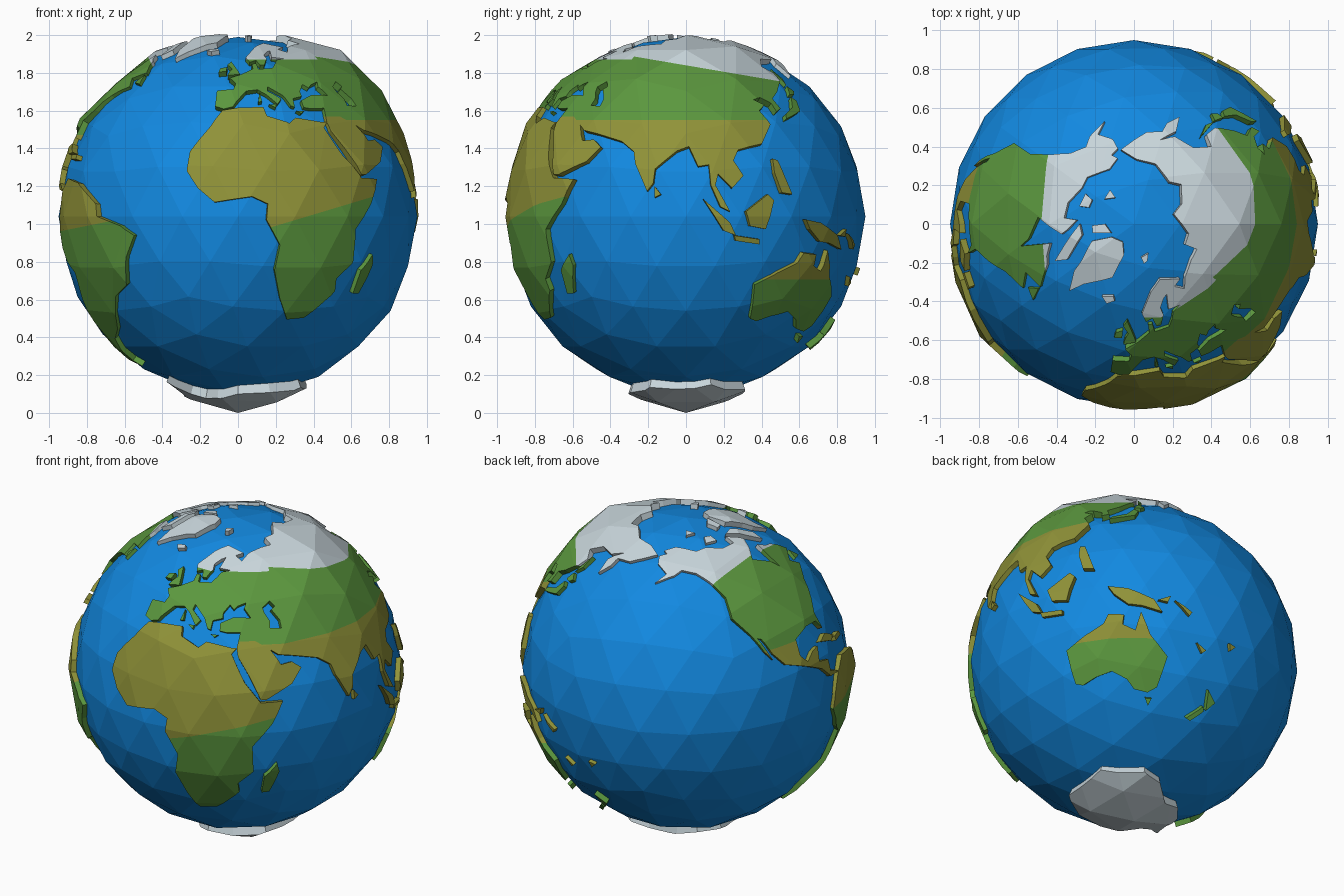
import bpy, bmesh, math, random
from mathutils import Vector
from mathutils.bvhtree import BVHTree
from mathutils.geometry import delaunay_2d_cdt

random.seed(4)
R = 0.95                       # ocean radius
C = Vector((0, 0, 1.04))       # globe centre


def material(name, rgb):
    m = bpy.data.materials.new(name)
    m.diffuse_color = (*rgb, 1)
    return m


OCEAN = material("ocean blue", (0.006, 0.25, 0.75))
LAND = [material("forest green", (0.105, 0.31, 0.048)),
        material("dry olive", (0.28, 0.29, 0.04)),
        material("snow white", (0.58, 0.67, 0.71))]
GREEN, OLIVE, SNOW = 0, 1, 2


def direction(lon, lat):
    lo, la = math.radians(lon), math.radians(lat)
    return Vector((math.cos(la) * math.sin(lo), -math.cos(la) * math.cos(lo), math.sin(la)))


def finish(name, bm, mats):
    me = bpy.data.meshes.new(name)
    bmesh.ops.translate(bm, verts=bm.verts, vec=C)
    bm.to_mesh(me)
    bm.free()
    for m in mats:
        me.materials.append(m)
    bpy.context.collection.objects.link(bpy.data.objects.new(name, me))


# Ocean: flat-faced icosphere
bm = bmesh.new()
bmesh.ops.create_icosphere(bm, subdivisions=3, radius=R)
finish("ocean", bm, [OCEAN])

# Relief: the same icosphere lifted and roughened, with a few highlands
HILLS = [(direction(92, 55), 0.07, 0.3), (direction(0, -90), 0.065, 0.3), (direction(40, 12), 0.025, 0.25)]
relief = bmesh.new()
bmesh.ops.create_icosphere(relief, subdivisions=3, radius=1)
relief.verts.ensure_lookup_table()
for v in relief.verts:
    d = v.co.normalized()
    r = R + 0.025 + random.uniform(-0.009, 0.011) * (abs(d.z) < 0.99)
    r += sum(h * math.exp(-(d.angle(c, 0) / w) ** 2) for c, h, w in HILLS)
    v.co = d * r
relief.normal_update()
TREE = BVHTree.FromBMesh(relief)
GRID = [v.co.copy() for v in relief.verts]
GRID_EDGES = [(e.verts[0].index, e.verts[1].index) for e in relief.edges]
relief.free()


def on_relief(d):
    for eps in (0, 1e-4, -2e-4):
        hit = TREE.ray_cast(Vector(), (d + Vector((eps, eps * .7, eps * .4))).normalized())[0]
        if hit:
            return d * hit.length
    return d * (R + 0.025)


def land(name, outline, colour, cuts=()):
    """Raise a lon/lat outline as a slab; each cut (point, normal, colour) recolours one side."""
    dirs = [direction(*p) for p in zip(outline[::2], outline[1::2])]
    n = sum(dirs, Vector()).normalized()
    u = n.orthogonal().normalized()
    w = n.cross(u)

    def flat(p):
        return Vector((p.dot(u), p.dot(w))) / p.dot(n)

    pts = [flat(d) for d in dirs]
    if sum(a.x * b.y - a.y * b.x for a, b in zip(pts, pts[1:] + pts[:1])) < 0:
        pts.reverse()
    count = len(pts)
    index = {}
    for i, g in enumerate(GRID):
        if g.normalized().dot(n) > 0.2:
            index[i] = len(pts)
            pts.append(flat(g))
    edges = [(index[a], index[b]) for a, b in GRID_EDGES if a in index and b in index]
    res = delaunay_2d_cdt(pts, edges, [list(range(count))], 0, 1e-6, True)
    tris = [f for f, orig in zip(res[2], res[5]) if orig]

    bm = bmesh.new()
    vert = {}
    for i in {i for f in tris for i in f}:
        q = res[0][i]
        vert[i] = bm.verts.new(on_relief((n + u * q[0] + w * q[1]).normalized()))
    for f in tris:
        bm.faces.new([vert[i] for i in f])
    bm.normal_update()
    for f in bm.faces:
        if f.normal.dot(f.calc_center_median()) < 0:
            f.normal_flip()
    # coast walls running down into the ocean
    rim = [(e.link_loops[0].vert, e.link_loops[0].link_loop_next.vert) for e in bm.edges if e.is_boundary]
    low = {v: bm.verts.new(v.co.normalized() * 0.91) for pair in rim for v in pair}
    for a, b in rim:
        bm.faces.new((b, a, low[a], low[b]))
    for f in bm.faces:
        f.material_index = colour
    for co, no, col in cuts:
        co, no = Vector(co) - C, Vector(no)
        bmesh.ops.bisect_plane(bm, geom=bm.verts[:] + bm.edges[:] + bm.faces[:], plane_co=co, plane_no=no)
        for f in bm.faces:
            if (f.calc_center_median() - co).dot(no) > 0:
                f.material_index = col
    finish(name, bm, LAND)


# Continents
land("europe", [
    -9, 37, -9, 43, -2, 43.5, -1, 46, -4, 48.5, 2, 51, 8, 54, 8, 57, 10.5, 57, 11, 54, 19, 54.5, 22, 57,
    24, 59, 30, 60, 22, 60.5, 25, 65.5, 21.5, 64.5, 17.5, 62, 18, 59.5, 15, 56, 12.5, 56, 11, 59, 7, 58,
    5, 61, 14, 68, 25, 71, 40, 67.5, 33, 66.5, 38, 64, 44, 67, 58, 69, 55, 52, 51, 47, 47, 45, 47.5, 43,
    49.5, 40, 49, 37.5, 46, 37, 36, 36.5, 30, 36.5, 27, 37, 27, 39.8, 33, 42, 41, 41.5, 38, 45, 39, 47,
    35, 46, 33, 44.7, 31, 46.5, 28, 43.5, 28, 41.5, 23.5, 40.5, 23, 37, 21.5, 37.5, 19.5, 41, 13.5, 45.5,
    13, 43.5, 18, 40, 16, 38, 12, 42, 8.5, 44, 3.5, 43.3, -0.5, 39, -2, 36.8, -5.5, 36],
    GREEN, [((0, 0, 1.87), (0, 0, 1), SNOW)])
land("asia", [
    58, 69, 68, 69, 68, 73, 80, 73, 104, 77.5, 113, 74, 130, 71, 140, 73, 160, 70, 178, 69.5, 190, 66,
    180, 63, 172, 60, 163, 59, 162, 55.5, 157, 51, 155.5, 57, 163, 62, 155, 59, 142, 59, 135, 54.5, 141, 52,
    140, 48, 133, 43, 128, 40, 129.5, 36, 126.5, 34.5, 126, 38, 121.5, 40, 118, 39, 122, 37, 119, 35, 122, 30,
    117, 23.5, 108, 21.5, 106, 18, 109, 13, 105, 9, 100.5, 13.5, 99.5, 10, 104, 1.5, 101, 3, 98, 10,
    97.5, 16.5, 94, 16, 91, 22.5, 87, 21, 80, 15, 79.5, 10.5, 77.5, 8, 73, 17, 72, 21, 67, 24.5, 57, 27,
    51, 28, 48, 30, 36, 36.5, 46, 37, 49, 37.5, 54, 37, 54, 40, 51, 44, 53, 45, 51, 47, 55, 52],
    OLIVE, [((0, 0, 1.55), (0, 0, 1), GREEN), ((0, 0, 1.84), (0, 0.17, 1), SNOW)])
land("arabia", [
    36, 36.5, 48, 30, 50, 27, 51.5, 24.5, 56, 25, 59.5, 22.5, 55, 17.5, 45, 13, 43, 13, 39, 21.5, 35, 28,
    34.5, 31], OLIVE, [((0, 0, 1.57), (0, 0, 1), GREEN)])
land("africa", [
    -6, 35.5, 10, 37, 11, 33.5, 19, 30.5, 22, 32.8, 32, 31.2, 34.5, 31, 32.5, 29, 35, 24, 37.5, 19, 43, 12,
    51, 11.8, 47, 4, 40, -4, 40.5, -14.5, 35, -20, 35.5, -24, 32, -28, 26, -34, 19, -34.5, 15, -27, 12, -17,
    13.5, -9, 9, -1, 9.5, 4, 4.5, 6.3, -7.5, 4.5, -13, 9, -17, 14.5, -16.5, 21, -10, 29.5],
    GREEN, [((0, 0, 0.93), (-0.3, 0, 1), OLIVE)])
land("north_america", [
    -77, 8, -83, 8.5, -87.5, 13, -94, 16, -105, 20, -109.5, 25, -113, 31, -114.5, 31.5, -110, 23, -113, 26.5,
    -117, 33, -124, 40, -124, 48, -130, 54.5, -138, 59, -148, 60.5, -153, 58, -164, 54.5, -158, 58.5, -166, 62,
    -168, 65.5, -162, 67, -166, 68.5, -156, 71, -135, 69, -125, 70, -108, 68, -95, 68, -94, 72, -85, 69,
    -82, 67, -94, 59, -82, 55, -79, 51.5, -78, 58, -77, 62.5, -70, 60, -65, 59, -56, 52.5, -66, 50, -60, 46,
    -66, 44, -70, 42, -76, 36, -81, 31.5, -80, 25.5, -82.5, 29, -90, 29.5, -97, 27, -97.5, 21, -94.5, 18,
    -90.5, 20.5, -87, 21.3, -88.5, 16, -83.5, 15, -83, 10.5, -79.5, 9.5],
    OLIVE, [((0, 0, 1.47), (0, 0, 1), GREEN), ((-0.435, 0, 1.8), (1, 0, 0.5), SNOW)])
land("south_america", [
    -77, 8, -72, 12, -62, 10.5, -51, 4, -50, 0, -40, -3, -35, -6, -39, -13, -41, -22, -48.5, -26, -54, -34,
    -58, -38.5, -65, -42, -69, -52, -66, -55, -74, -52, -74, -42, -71.5, -30, -70.5, -18, -76, -14, -81, -5,
    -80, 1], GREEN, [((0, 0, 1.15), (-0.2, 0, 1), OLIVE)])
land("australia", [
    114, -22, 122, -18, 129, -14.8, 131, -11.5, 136.5, -12, 136, -15.5, 140.5, -17.5, 142.5, -10.8, 146, -19,
    153, -26, 150, -37, 146, -39, 140, -38, 137, -34.5, 131, -31.5, 124, -33, 118, -35, 115, -34],
    GREEN, [((0, 0, 0.705), (0, 0, 1), OLIVE)])
land("antarctica", [
    -58, -63, -65, -68, -80, -73, -100, -73, -130, -75, -160, -78, 170, -72, 150, -68.5, 110, -66.5, 60, -67,
    30, -70, 0, -72, -25, -75, -50, -77, -60, -73], SNOW)

# Snowy islands
land("greenland", [-44, 60, -52, 66, -55, 70, -68, 76, -60, 82, -32, 83.5, -18, 80, -22, 72, -40, 65], SNOW)
land("baffin_island", [-65, 62, -73, 67, -90, 73, -78, 73.5, -62, 66], SNOW)
land("ellesmere_island", [-88, 77, -90, 81, -68, 82.5, -78, 77], SNOW)
land("west_arctic_island", [-108, 72, -122, 72, -120, 75, -110, 75], SNOW)
land("north_arctic_island", [-130, 78, -145, 77, -145, 80], SNOW)
land("svalbard", [14, 77.5, 12, 79.5, 26, 80, 20, 78], SNOW)
land("iceland", [-24, 65, -16, 66.3, -14, 65, -19, 63.5], SNOW)

# Green islands
land("britain", [-5, 50, 1, 51, 0, 53, -2, 56, -4, 58.5, -6, 56.5, -3, 54, -4.5, 52], GREEN)
land("ireland", [-10, 52, -6, 52.3, -6, 55, -9.5, 54], GREEN)
land("sicily", [12.5, 38, 15.5, 38, 15, 36.6], GREEN)
land("sardinia", [8.3, 39, 9.8, 39.2, 9.3, 43], GREEN)
land("crete", [23.3, 35.6, 26.5, 35.5, 25, 34.6], GREEN)
land("japan_main", [130, 32, 131, 34, 137, 36.8, 140, 41, 142, 39.5, 140.5, 35.5, 136, 34], GREEN)
land("japan_north", [140, 42, 142, 45.5, 145, 43.5, 143, 42], GREEN)
land("sakhalin", [142, 46, 142.5, 54, 144, 49], GREEN)
land("newfoundland", [-59, 48, -56, 51.5, -53, 47], GREEN)
land("madagascar", [44, -25, 47, -25, 50, -15.5, 49, -12, 44.5, -17], GREEN)
land("tasmania", [145, -41, 148, -41, 146.5, -43.5], GREEN)
land("new_zealand_north", [173, -34.5, 178, -38, 175, -41.5, 174, -38.5], GREEN)
land("new_zealand_south", [173, -40.5, 174, -42, 169, -46.5, 166.5, -46], GREEN)

# Tropical islands
land("ceylon", [80, 9.5, 82, 7, 80, 6], OLIVE)
land("sumatra", [95.5, 5.5, 104, -2, 106, -6, 102, -4.5], OLIVE)
land("java", [105.5, -6, 114, -7.2, 114, -8.8, 106, -7.7], OLIVE)
land("borneo", [109, 1.5, 117, 7, 119, 5, 116, -4, 110.5, -3], OLIVE)
land("philippines", [120, 18.5, 122, 18, 126, 7, 122, 7.5, 120, 14], OLIVE)
land("new_guinea", [131, -1, 138, -2, 147, -6, 150, -10.5, 143, -8.5, 138, -8, 133, -4], OLIVE)
land("new_britain", [148.5, -6, 153, -4, 152, -6.5], OLIVE)
land("solomon_islands", [154.5, -5.5, 161, -9, 160, -10.5], OLIVE)
land("new_caledonia", [164, -19.5, 168, -21.5, 166.5, -22.8], OLIVE)
land("fiji", [177, -16.5, 180, -17, 178, -19], OLIVE)
land("cuba", [-85, 22, -80, 23.5, -74.5, 20.5, -78, 19.8], OLIVE)
land("hispaniola", [-74, 19.8, -69, 19.8, -68.5, 18.2, -74, 18.2], OLIVE)
